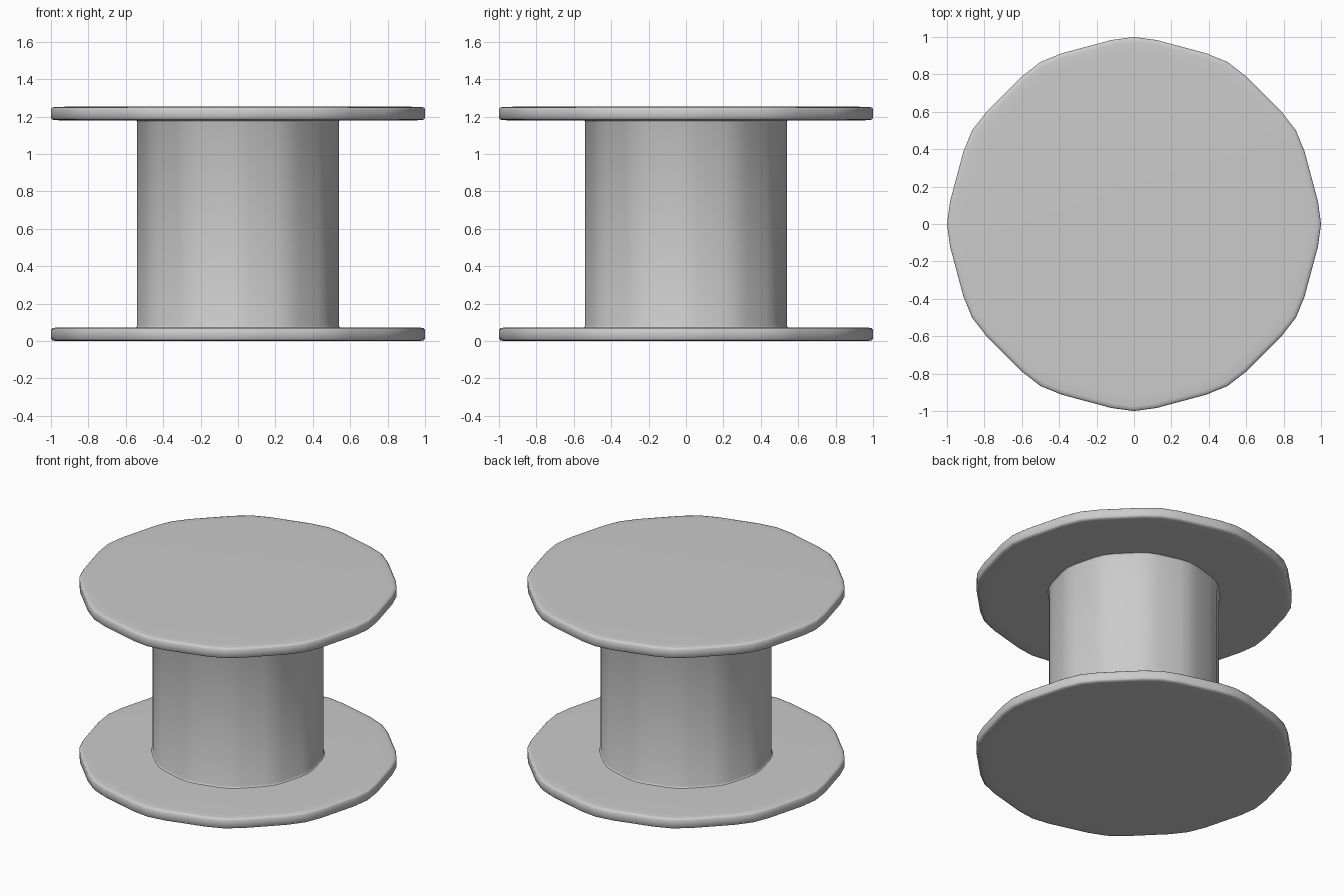
import bpy
import bmesh
from math import radians, sin, cos

cube = bpy.data.objects.get("Cube")
if cube:
    bpy.data.objects.remove(cube)

grey = bpy.data.materials.new("plain grey")
grey.use_nodes = True
colour = (0.6, 0.6, 0.6, 1)
grey.diffuse_color = colour
grey.node_tree.nodes["Principled BSDF"].inputs["Base Color"].default_value = colour

# Twelve-sided outline with softened corners: (angle, radius)
OUTLINE = [(30 * k + a, r) for k in range(12)
           for a, r in ((-7, 0.991), (0, 1.0), (7, 0.991))]


def lathe(name, profile, capped):
    """Sweep a (radius, height) profile round the softened outline."""
    bm = bmesh.new()
    rings = [[bm.verts.new((s * r * cos(radians(a)), s * r * sin(radians(a)), z))
              for a, r in OUTLINE] for s, z in profile]
    n = len(OUTLINE)
    for low, high in zip(rings, rings[1:]):
        for i in range(n):
            j = (i + 1) % n
            bm.faces.new((low[i], low[j], high[j], high[i]))
    if capped:
        bm.faces.new(rings[0][::-1])
        bm.faces.new(rings[-1])
    for f in bm.faces:
        f.smooth = True
    mesh = bpy.data.meshes.new(name)
    bm.to_mesh(mesh)
    bm.free()
    mesh.materials.append(grey)
    obj = bpy.data.objects.new(name, mesh)
    bpy.context.collection.objects.link(obj)


THICK = 0.073
TOP = 1.253

# End discs with rounded rims
rim = [(0.92, 0), (0.975, 0.001), (0.993, 0.004), (1, 0.012)]
disc = rim + [(r, THICK - z) for r, z in reversed(rim)]
lathe("bottom_disc", disc, True)
lathe("top_disc", [(r, z + TOP - THICK) for r, z in disc], True)

# Hub with a slight fillet where it meets each disc
foot = [(0.547, THICK - 0.001), (0.542, THICK + 0.003), (0.539, THICK + 0.01)]
lathe("hub", foot + [(r, TOP - z) for r, z in reversed(foot)], False)
